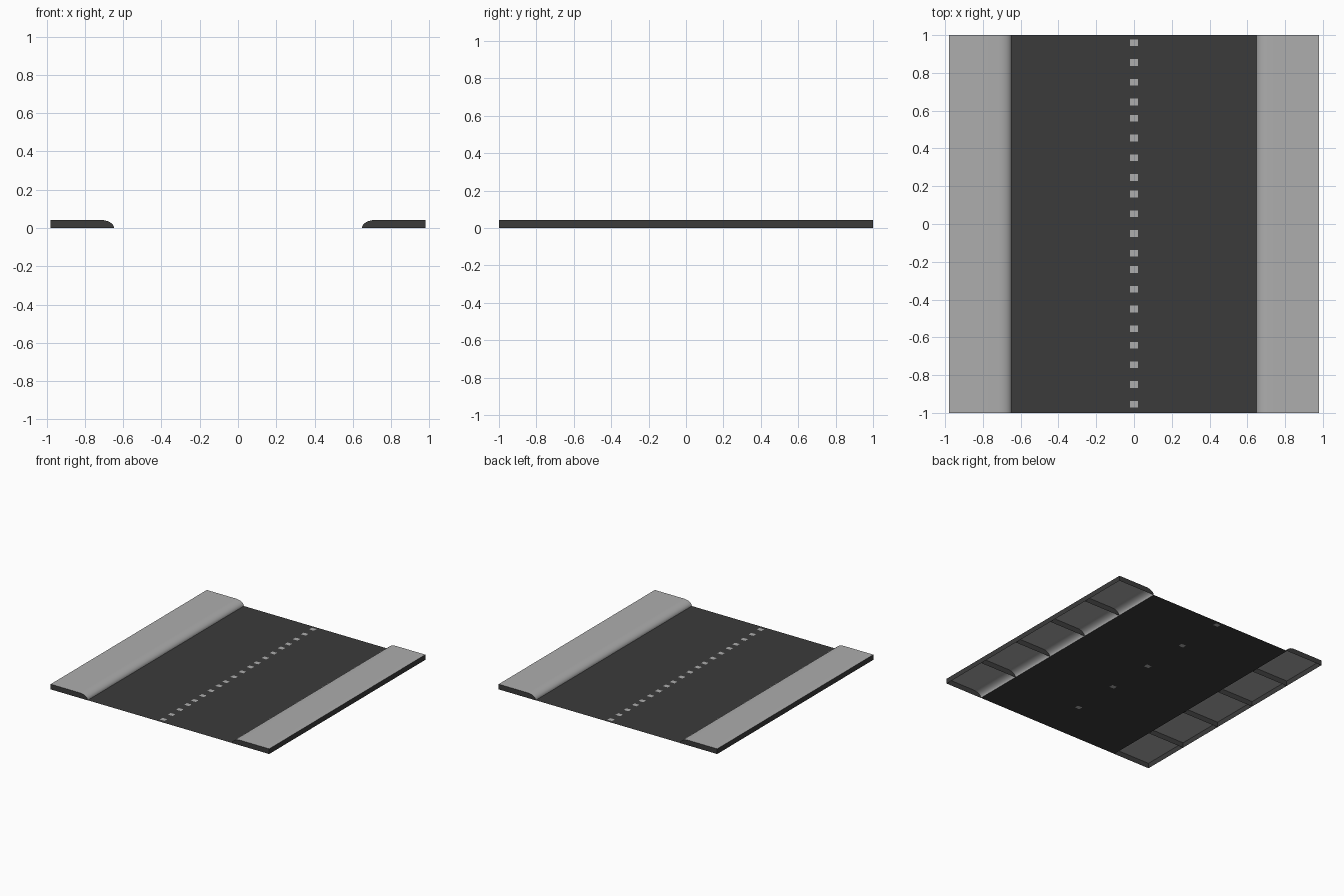
import bpy, bmesh, math

if "Cube" in bpy.data.objects:
    bpy.data.objects.remove(bpy.data.objects["Cube"])

def material(name, v):
    m = bpy.data.materials.new(name)
    m.diffuse_color = (v, v, v, 1)
    m.use_nodes = True
    m.node_tree.nodes["Principled BSDF"].inputs["Base Color"].default_value = m.diffuse_color
    return m

asphalt = material("dark asphalt", 0.044)
concrete = material("light concrete", 0.42)

TILES = [-0.8, -0.4, 0.0, 0.4, 0.8]   # centres of the five road segments
HALF = 0.2
INNER, OUTER, TOP = 0.648, 0.98, 0.042
CURVE = 0.07
ROAD_Z = 0.0006

def finish(name, bm, mats, smooth=False):
    me = bpy.data.meshes.new(name)
    bm.to_mesh(me)
    bm.free()
    for m in mats:
        me.materials.append(m)
    ob = bpy.data.objects.new(name, me)
    bpy.context.collection.objects.link(ob)
    if smooth:
        bpy.ops.object.select_all(action='DESELECT')
        ob.select_set(True)
        bpy.context.view_layer.objects.active = ob
        bpy.ops.object.shade_smooth_by_angle(angle=math.radians(40))
    return ob

def face(bm, pts, mat=0):
    f = bm.faces.new([bm.verts.new(p) for p in pts])
    f.material_index = mat

# road surface: one thin sheet per segment
bm = bmesh.new()
for c in TILES:
    a, b = c - HALF, c + HALF
    face(bm, [(-INNER, a, ROAD_Z), (INNER, a, ROAD_Z), (INNER, b, ROAD_Z), (-INNER, b, ROAD_Z)])
finish("road_surface", bm, [asphalt])

# centre line dashes, four per segment; the first shows through underneath
bm = bmesh.new()
w, l = 0.021, 0.0175
for c in TILES:
    for i, off in enumerate((0.159, 0.055, -0.05, -0.154)):
        y = c + off
        for z, show in ((0.0014, True), (0.0, i == 0)):
            if show:
                pts = [(-w, y - l, z), (w, y - l, z), (w, y + l, z), (-w, y + l, z)]
                face(bm, pts if z > 0 else pts[::-1])
finish("centre_line_dashes", bm, [concrete])

# pavement profile: rounded kerb, then flat top
profile = []
for i in range(9):
    t = math.pi / 2 * i / 8
    profile.append((INNER + CURVE * (1 - math.cos(t)), TOP * math.sin(t)))
profile.append((OUTER, TOP))

def pavement(name, s):
    bm = bmesh.new()
    ys = [TILES[0] - HALF] + [c + HALF for c in TILES]
    rows = [[bm.verts.new((s * x, y, z)) for x, z in profile] for y in ys]
    # walking surface, open underneath
    for r0, r1 in zip(rows, rows[1:]):
        for i in range(len(profile) - 1):
            q = [r0[i], r0[i + 1], r1[i + 1], r1[i]]
            bm.faces.new(q if s > 0 else q[::-1]).material_index = 0
    # dark outer wall
    q = [(s * OUTER, -1, 0), (s * OUTER, 1, 0), (s * OUTER, 1, TOP), (s * OUTER, -1, TOP)]
    face(bm, q if s > 0 else q[::-1], 1)
    # dark end walls and dividers between segments
    for j, y in enumerate(ys):
        q = [(s * x, y, z) for x, z in profile] + [(s * OUTER, y, 0)]
        flip = (s > 0) != (j == len(ys) - 1)
        face(bm, q[::-1] if flip else q, 1)
    finish(name, bm, [concrete, asphalt], smooth=True)

pavement("right_pavement", 1)
pavement("left_pavement", -1)
